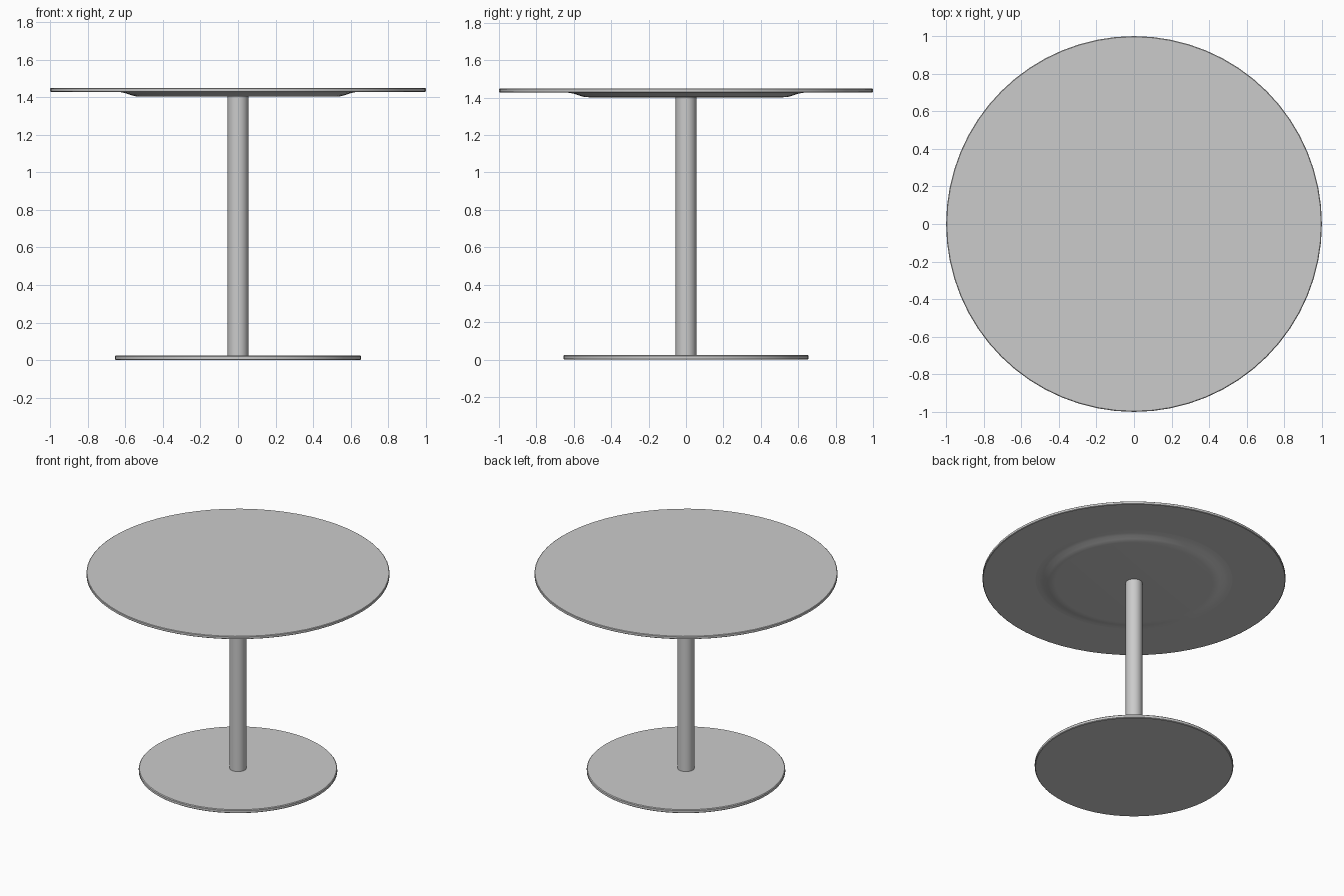
import bpy
import math

cube = bpy.data.objects.get("Cube")
if cube:
    bpy.data.objects.remove(cube, do_unlink=True)

grey = bpy.data.materials.new("light_grey")
grey.use_nodes = True
colour = (0.6, 0.6, 0.6, 1)
grey.diffuse_color = colour
grey.node_tree.nodes["Principled BSDF"].inputs["Base Color"].default_value = colour


def lathe(name, profile, sides):
    """Revolve (radius, z) points, listed bottom to top, and cap both ends."""
    verts = []
    for r, z in profile:
        for i in range(sides):
            a = 2 * math.pi * i / sides
            verts.append((r * math.cos(a), r * math.sin(a), z))
    faces = [tuple(reversed(range(sides)))]
    for k in range(len(profile) - 1):
        low, high = k * sides, (k + 1) * sides
        for i in range(sides):
            j = (i + 1) % sides
            faces.append((low + i, low + j, high + j, high + i))
    faces.append(tuple(range(len(verts) - sides, len(verts))))
    mesh = bpy.data.meshes.new(name)
    mesh.from_pydata(verts, [], faces)
    mesh.materials.append(grey)
    obj = bpy.data.objects.new(name, mesh)
    bpy.context.collection.objects.link(obj)
    bpy.ops.object.select_all(action="DESELECT")
    obj.select_set(True)
    bpy.context.view_layer.objects.active = obj
    bpy.ops.object.shade_smooth_by_angle(angle=math.radians(35))
    return obj


# Round foot plate with a slightly eased rim
lathe("base_plate", [(0.65, 0), (0.655, 0.004), (0.655, 0.02), (0.65, 0.025)], 64)

# Central column, running through the foot plate
lathe("column", [(0.055, -0.0005 + 0.0005), (0.055, 1.41)], 32)

# Shallow dished support under the top
lathe("support_dish", [(0.52, 1.402), (0.545, 1.404), (0.57, 1.411),
                       (0.6, 1.421), (0.625, 1.426), (0.65, 1.428), (0.65, 1.435)], 64)

# Thin round table top
lathe("table_top", [(0.996, 1.428), (1.0, 1.431), (1.0, 1.446), (0.996, 1.449)], 64)
